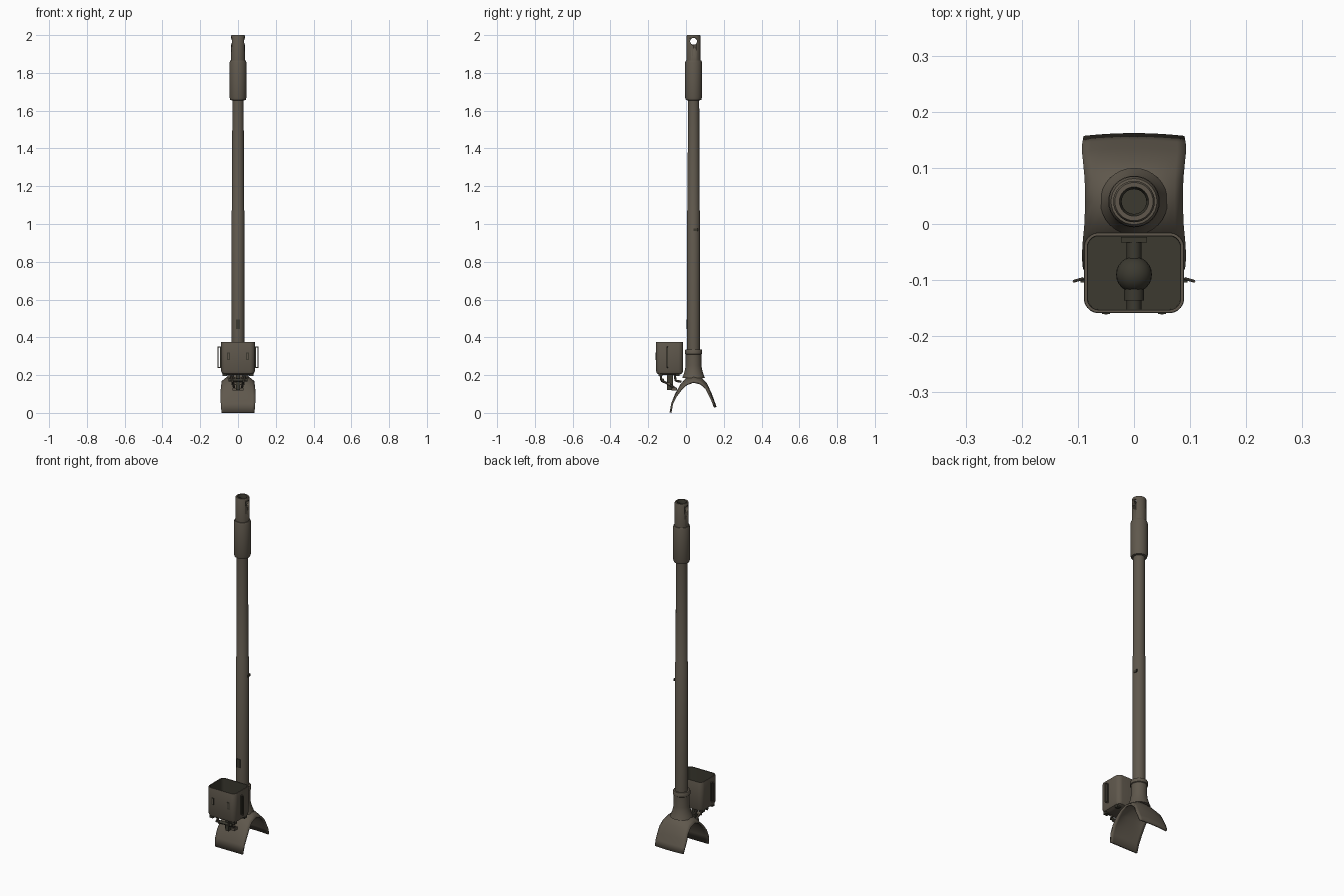
import bpy, bmesh, math
from mathutils import Vector

cube = bpy.data.objects.get("Cube")
if cube:
    bpy.data.objects.remove(cube)


def material(name, colour):
    m = bpy.data.materials.new(name)
    m.use_nodes = True
    m.diffuse_color = (*colour, 1)
    m.node_tree.nodes["Principled BSDF"].inputs["Base Color"].default_value = (*colour, 1)
    return m


paint = material("khaki brown", (0.115, 0.097, 0.073))
dark = material("dark olive", (0.045, 0.042, 0.03))
AXIS_Y = 0.04


def add(name, bm, angle=35, mat=paint):
    mesh = bpy.data.meshes.new(name)
    bm.to_mesh(mesh)
    bm.free()
    ob = bpy.data.objects.new(name, mesh)
    bpy.context.collection.objects.link(ob)
    mesh.materials.append(mat)
    bpy.ops.object.select_all(action="DESELECT")
    ob.select_set(True)
    bpy.context.view_layer.objects.active = ob
    bpy.ops.object.shade_smooth_by_angle(angle=math.radians(angle))
    return ob


def loft(name, loops, dark_from=None):
    """Skin a stack of loops, cap both ends; rings from dark_from on are dark."""
    bm = bmesh.new()
    rings = [[bm.verts.new(p) for p in loop] for loop in loops]
    n = len(rings[0])
    for k, (a, b) in enumerate(zip(rings, rings[1:])):
        for i in range(n):
            f = bm.faces.new((a[i], a[(i + 1) % n], b[(i + 1) % n], b[i]))
            f.material_index = int(dark_from is not None and k >= dark_from)
    bm.faces.new(rings[0][::-1])
    bm.faces.new(rings[-1]).material_index = int(dark_from is not None)
    bmesh.ops.recalc_face_normals(bm, faces=bm.faces)
    ob = add(name, bm)
    ob.data.materials.append(dark)
    return ob


def circle(r, z, n=32):
    return [(r * math.cos(math.tau * i / n), AXIS_Y + r * math.sin(math.tau * i / n), z)
            for i in range(n)]


def lathe(name, profile, dark_from=None):
    return loft(name, [circle(r, z) for r, z in profile], dark_from)


def block(name, centre, size, mat=paint):
    bm = bmesh.new()
    bmesh.ops.create_cube(bm, size=1)
    bmesh.ops.scale(bm, vec=size, verts=bm.verts)
    bmesh.ops.translate(bm, vec=centre, verts=bm.verts)
    return add(name, bm, mat=mat)


def cylinder(name, a, b, r, mat=paint, n=16):
    a, b = Vector(a), Vector(b)
    bm = bmesh.new()
    bmesh.ops.create_cone(bm, cap_ends=True, segments=n, radius1=r, radius2=r, depth=(b - a).length)
    bm.transform((b - a).to_track_quat("Z", "Y").to_matrix().to_4x4())
    bmesh.ops.translate(bm, vec=(a + b) / 2, verts=bm.verts)
    return add(name, bm, mat=mat)


def rods(name, points, r):
    for k, (a, b) in enumerate(zip(points, points[1:])):
        cylinder(f"{name}_{k + 1}", a, b, r, n=8)


# Barrel tube and the sleeve below the muzzle
lathe("barrel", [(0.034, 0.3), (0.034, 1.07), (0.0315, 1.075), (0.03, 1.67)])
lathe("muzzle_sleeve", [(0.034, 1.655), (0.041, 1.657), (0.045, 1.672),
                        (0.045, 1.855), (0.041, 1.865), (0.034, 1.866)])

# Hollow muzzle with a cross hole
muzzle = lathe("muzzle", [(0.037, 1.85), (0.037, 1.995), (0.034, 2.0), (0.026, 2.0),
                          (0.022, 1.985), (0.022, 1.87)], 3)
cutter = cylinder("hole_cutter", (-0.1, AXIS_Y, 1.967), (0.1, AXIS_Y, 1.967), 0.018, n=24)
cutter.hide_render = True
mod = muzzle.modifiers.new("cross hole", "BOOLEAN")
mod.object, mod.operation, mod.solver = cutter, "DIFFERENCE", "EXACT"
bpy.context.view_layer.objects.active = muzzle
bpy.ops.object.modifier_apply(modifier=mod.name)
bpy.data.objects.remove(cutter)

# Barrel socket flaring into the saddle
lathe("barrel_socket", [(0.06, 0.185), (0.052, 0.205), (0.045, 0.23), (0.042, 0.25),
                        (0.042, 0.31), (0.046, 0.313), (0.046, 0.33), (0.043, 0.335), (0.034, 0.335)])

# Arched saddle: a bent sheet that droops at its sides near the crown
arch = [(-0.087, 0.002), (-0.078, 0.05), (-0.058, 0.1), (-0.03, 0.15), (0, 0.185), (0.04, 0.203),
        (0.08, 0.19), (0.112, 0.155), (0.135, 0.105), (0.15, 0.065), (0.162, 0.032)]
bm = bmesh.new()
rows = []
for y, z in arch:
    row = []
    crown = max(0, (z - 0.06) / 0.14)
    for i in range(13):
        t = i / 6 - 1
        half = 0.087 + 0.006 * math.sin(math.pi * min(1, z / 0.2))
        row.append(bm.verts.new((t * half, y - 0.005 * t * t * (y > 0.13), z - 0.035 * crown * abs(t) ** 2.5)))
    rows.append(row)
for a, b in zip(rows, rows[1:]):
    for i in range(12):
        bm.faces.new((a[i], a[i + 1], b[i + 1], b[i]))
saddle = add("saddle", bm, 50)
solid = saddle.modifiers.new("thickness", "SOLIDIFY")
solid.thickness, solid.offset = 0.01, -1


# Open box with rounded corners and a chamfered floor
def outline(inset, z):
    a, b, r, cy = 0.092 - inset, 0.072 - inset, max(0.004, 0.024 - inset), -0.087
    pts = []
    for k, (sx, sy) in enumerate([(1, 1), (-1, 1), (-1, -1), (1, -1)]):
        for j in range(6):
            ang = math.pi / 2 * (k + j / 5)
            x = sx * (a - r) + r * math.cos(ang)
            y = sy * (b - r) + r * math.sin(ang)
            pts.append((x * (1 - 0.06 * (y / b) ** 2), cy + y, z))
    return pts


loft("storage_box", [outline(0.022, 0.2), outline(0.006, 0.208), outline(0, 0.222), outline(0, 0.372),
                     outline(0.001, 0.375), outline(0.006, 0.375), outline(0.007, 0.215)], 5)

# Ball fitting and its neck inside the box
bm = bmesh.new()
bmesh.ops.create_uvsphere(bm, u_segments=24, v_segments=12, radius=0.032)
bmesh.ops.translate(bm, vec=(0, -0.09, 0.25), verts=bm.verts)
add("ball_fitting", bm, mat=dark)
cylinder("ball_collar", (0, -0.136, 0.25), (0, -0.116, 0.25), 0.018, dark)
cylinder("ball_shaft", (0, -0.152, 0.25), (0, -0.03, 0.25), 0.013, dark)
block("shaft_bracket", (0, -0.028, 0.25), (0.046, 0.01, 0.03), dark)

# Paired side handles, front clips, feet and struts
for side, s in (("left", 1), ("right", -1)):
    rods(side + "_handle", [(s * 0.09, -0.097, 0.35), (s * 0.107, -0.102, 0.35),
                            (s * 0.107, -0.102, 0.24), (s * 0.09, -0.097, 0.24)], 0.0025)
    block(side + "_handle_plate", (s * 0.092, -0.1, 0.295), (0.006, 0.008, 0.11), dark)
    block(side + "_front_clip", (s * 0.05, -0.158, 0.3), (0.014, 0.005, 0.04), dark)
    block(side + "_clip_latch", (s * 0.05, -0.16, 0.3), (0.006, 0.003, 0.028))
    for end, y in (("front", -0.135), ("rear", -0.045)):
        block(f"{side}_{end}_foot", (s * 0.07, y, 0.204), (0.022, 0.022, 0.02), dark)
    rods(side + "_strut", [(s * 0.04, -0.135, 0.205), (s * 0.03, -0.13, 0.17),
                           (s * 0.025, -0.095, 0.155), (s * 0.02, -0.05, 0.125)], 0.006)
    rods(side + "_rear_brace", [(s * 0.03, -0.06, 0.205), (s * 0.02, -0.055, 0.17),
                                (s * 0.015, -0.025, 0.165)], 0.006)

# Clamp under the box joining it to the saddle
cylinder("clamp_bar", (-0.05, -0.125, 0.175), (0.05, -0.125, 0.175), 0.008, dark)
cylinder("clamp_pin", (-0.035, -0.09, 0.155), (0.035, -0.09, 0.155), 0.008)
block("clamp_stem", (0, -0.085, 0.16), (0.02, 0.03, 0.08), dark)
block("clamp_pad", (0, -0.062, 0.125), (0.06, 0.03, 0.014))

# Small plates on the barrel
block("front_barrel_plate", (0, AXIS_Y - 0.033, 0.47), (0.022, 0.007, 0.05), dark)
block("side_barrel_plate", (0.033, AXIS_Y + 0.012, 0.97), (0.005, 0.024, 0.014), dark)
